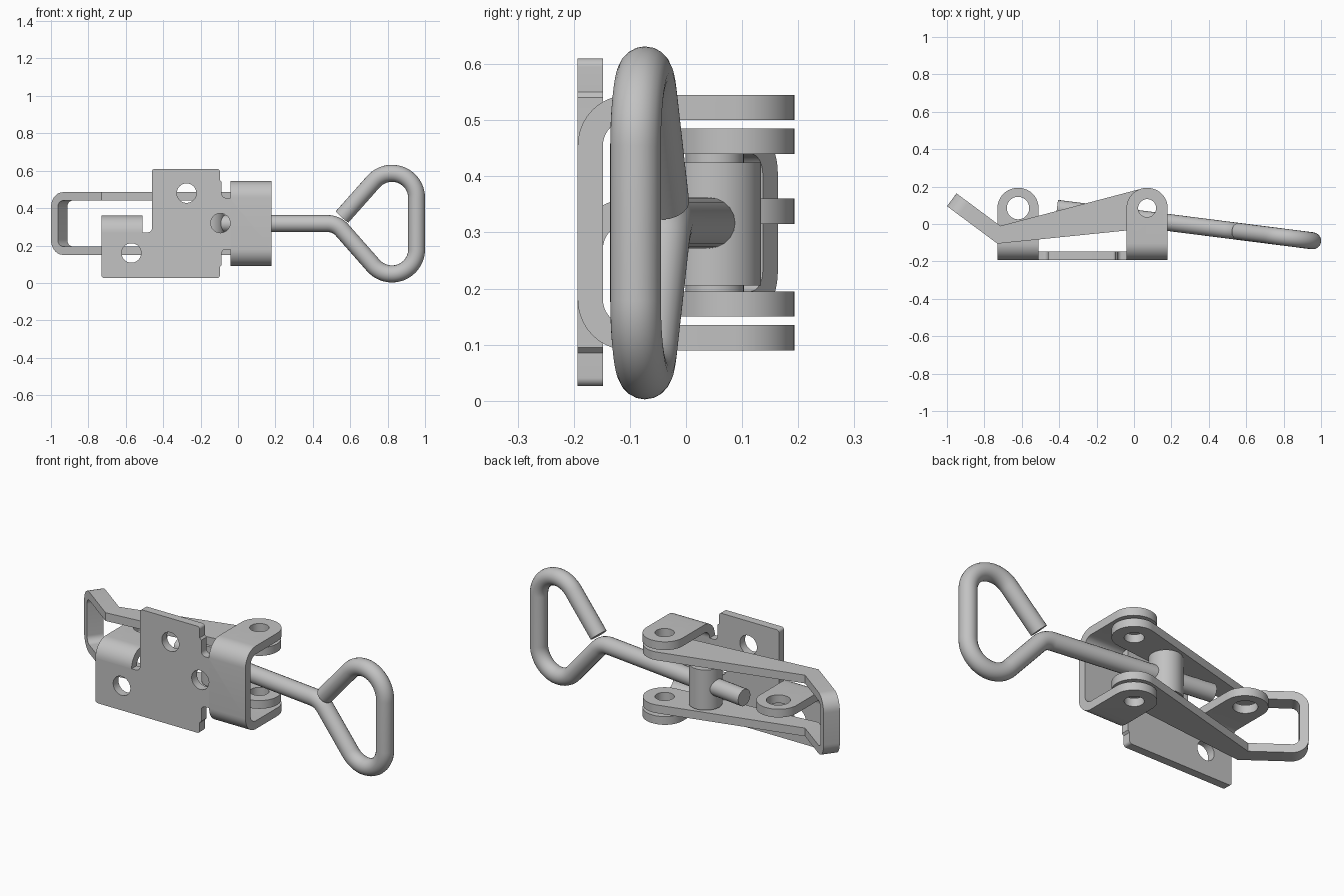
import bpy, bmesh, math
from mathutils import Vector

cube = bpy.data.objects.get("Cube")
if cube:
    bpy.data.objects.remove(cube, do_unlink=True)

steel = bpy.data.materials.new("grey_steel")
steel.use_nodes = True
GREY = (0.54, 0.54, 0.54, 1)
steel.diffuse_color = GREY
steel.node_tree.nodes["Principled BSDF"].inputs["Base Color"].default_value = GREY


def front(a, b, h): return (a, h, b)   # outline in x, z
def side(a, b, h): return (h, a, b)    # outline in y, z
def top(a, b, h): return (a, b, h)     # outline in x, y


def arc(cx, cy, r, a0, a1, n=24):
    return [(cx + r * math.cos(math.radians(a0 + (a1 - a0) * i / n)),
             cy + r * math.sin(math.radians(a0 + (a1 - a0) * i / n))) for i in range(n + 1)]


def circle(cx, cy, r, n=48):
    return arc(cx, cy, r, 0, 360, n)[:-1]


def rounded(corners, n=10):
    """Closed outline whose (a, b, radius) corners are filleted."""
    out = []
    for i, (a, b, r) in enumerate(corners):
        p = Vector((a, b))
        if not r:
            out.append((a, b))
            continue
        u = (Vector(corners[i - 1][:2]) - p).normalized()
        v = (Vector(corners[(i + 1) % len(corners)][:2]) - p).normalized()
        half = u.angle(v) / 2
        c = p + (u + v).normalized() * (r / math.sin(half))
        s, e = p + u * (r / math.tan(half)) - c, p + v * (r / math.tan(half)) - c
        sweep = math.pi - 2 * half
        for k in range(n + 1):
            t = sweep * k / n
            out.append(tuple(c + (s * math.sin(sweep - t) + e * math.sin(t)) / math.sin(sweep)))
    return out


def prism(name, outline, plane, lo, hi):
    bm = bmesh.new()
    base = bm.faces.new([bm.verts.new(plane(a, b, lo)) for a, b in outline])
    ext = bmesh.ops.extrude_face_region(bm, geom=[base])
    shift = Vector(plane(0, 0, hi)) - Vector(plane(0, 0, lo))
    bmesh.ops.translate(bm, vec=shift, verts=[v for v in ext["geom"] if isinstance(v, bmesh.types.BMVert)])
    bmesh.ops.recalc_face_normals(bm, faces=bm.faces)
    mesh = bpy.data.meshes.new(name)
    bm.to_mesh(mesh)
    bm.free()
    mesh.materials.append(steel)
    ob = bpy.data.objects.new(name, mesh)
    bpy.context.collection.objects.link(ob)
    return ob


def combine(ob, tool, operation="DIFFERENCE"):
    """Apply a boolean and remove the helper."""
    mod = ob.modifiers.new("cut", "BOOLEAN")
    mod.object, mod.operation, mod.solver = tool, operation, "EXACT"
    bpy.context.view_layer.update()
    mesh = bpy.data.meshes.new_from_object(ob.evaluated_get(bpy.context.evaluated_depsgraph_get()))
    ob.modifiers.clear()
    ob.data = mesh
    bpy.data.objects.remove(tool, do_unlink=True)


def drill(ob, a, b, r, plane):
    combine(ob, prism("drill", circle(a, b, r), plane, -1, 1))


MID = 0.317            # height of the rod axis
BACK, FACE = -0.148, -0.193
EAR_Y, EAR_R = 0.085, 0.108

# Mounting plate with relief notches and screw holes
plate = prism("mounting_plate", rounded([
    (-0.73, 0.026, 0.015), (-0.097, 0.026, 0.015), (-0.097, 0.085, 0), (-0.087, 0.095, 0),
    (-0.087, 0.18, 0.022), (-0.04, 0.18, 0), (-0.04, 0.455, 0), (-0.087, 0.455, 0.022),
    (-0.087, 0.54, 0), (-0.097, 0.55, 0), (-0.097, 0.61, 0.015), (-0.46, 0.61, 0.015),
    (-0.46, 0.27, 0.024), (-0.51, 0.27, 0), (-0.73, 0.27, 0)]), front, FACE, BACK)
for hx, hz in ((-0.275, 0.48), (-0.57, 0.16), (-0.094, 0.32)):
    drill(plate, hx, hz, 0.052, front)


def ear_outline(x0, x1):
    return rounded([(x0, -0.3, 0), (x1, -0.3, 0), (x1, 0.193, EAR_R), (x0, 0.193, EAR_R)], 20)


# Bent U bracket holding the lever pivot
bracket = prism("pivot_bracket", rounded([
    (0.3, 0.09, 0), (FACE, 0.09, 0.09), (FACE, 0.545, 0.09), (0.3, 0.545, 0),
    (0.3, 0.5, 0), (BACK, 0.5, 0.045), (BACK, 0.135, 0.045), (0.3, 0.135, 0)]), side, -0.04, 0.18)
combine(bracket, prism("ear", ear_outline(-0.04, 0.18), top, -1, 1), "INTERSECT")
drill(bracket, 0.07, EAR_Y, 0.048, top)

# Bent locking tab
tab = prism("locking_tab", rounded([
    (FACE, 0.27, 0), (FACE, 0.36, 0.089), (0.3, 0.36, 0),
    (0.3, 0.315, 0), (BACK, 0.315, 0.044), (BACK, 0.27, 0)]), side, -0.73, -0.51)
combine(tab, prism("ear", ear_outline(-0.73, -0.51), top, -1, 1), "INTERSECT")
drill(tab, -0.62, EAR_Y, 0.06, top)

# Lever: side outline cut by a rounded U lying along the raised grip
bend = Vector((-0.73, -0.105))
along, across = Vector((-0.803, 0.596)), Vector((0.596, 0.803))
upper = Vector((-0.715, -0.01))


def grip(a, b, h):
    p = bend + along * a + across * h
    return (p.x, p.y, b)


lever = prism("lever", [tuple(bend + along * 0.4), tuple(bend)]
              + arc(0.07, EAR_Y, 0.108, -84.3, 104.6, 40)
              + [tuple(upper), tuple(upper + along * 0.4)], top, 0.1, 0.55)
combine(lever, prism("grip_cut", rounded([
    (-1.2, 0.15, 0), (0.336, 0.15, 0.08), (0.336, 0.485, 0.08), (-1.2, 0.485, 0),
    (-1.2, 0.44, 0), (0.291, 0.44, 0.036), (0.291, 0.195, 0.036), (-1.2, 0.195, 0)]),
    grip, -1.2, 1.2), "INTERSECT")
drill(lever, 0.07, EAR_Y, 0.048, top)

# Trunnion block and its pin
prism("trunnion", circle(-0.155, 0.051, 0.083), top, 0.205, 0.425)
prism("trunnion_pin", circle(-0.155, 0.051, 0.052), top, 0.151, 0.484)


# Rod with triangular hook loop, lying in a slightly turned vertical plane
path = [(-0.412, MID)]
path += arc(0.481, MID - 0.1, 0.1, 90, 41.4, 10)
path += arc(0.823, 0.18, 0.132, 221.4, 360, 28)
path += arc(0.823, 0.454, 0.132, 0, 138.6, 28)
path += [(0.557, 0.353)]
curve = bpy.data.curves.new("hook_rod", "CURVE")
curve.dimensions = "3D"
curve.bevel_depth = 0.0455
curve.bevel_resolution = 8
curve.use_fill_caps = True
line = curve.splines.new("POLY")
line.points.add(len(path) - 1)
for point, (x, z) in zip(line.points, path):
    point.co = (x, 0.0314 - 0.127 * x, z, 1)
helper = bpy.data.objects.new("rod_path", curve)
bpy.context.collection.objects.link(helper)
bpy.context.view_layer.update()
mesh = bpy.data.meshes.new_from_object(helper.evaluated_get(bpy.context.evaluated_depsgraph_get()))
bpy.data.objects.remove(helper, do_unlink=True)
mesh.materials.clear()
mesh.materials.append(steel)
rod = bpy.data.objects.new("hook_rod", mesh)
bpy.context.collection.objects.link(rod)

# Smooth curved faces, keep sharp edges
bpy.ops.object.select_all(action="DESELECT")
for ob in bpy.context.collection.objects:
    if ob.type == "MESH":
        ob.select_set(True)
        bpy.context.view_layer.objects.active = ob
bpy.ops.object.shade_smooth_by_angle(angle=math.radians(30))
